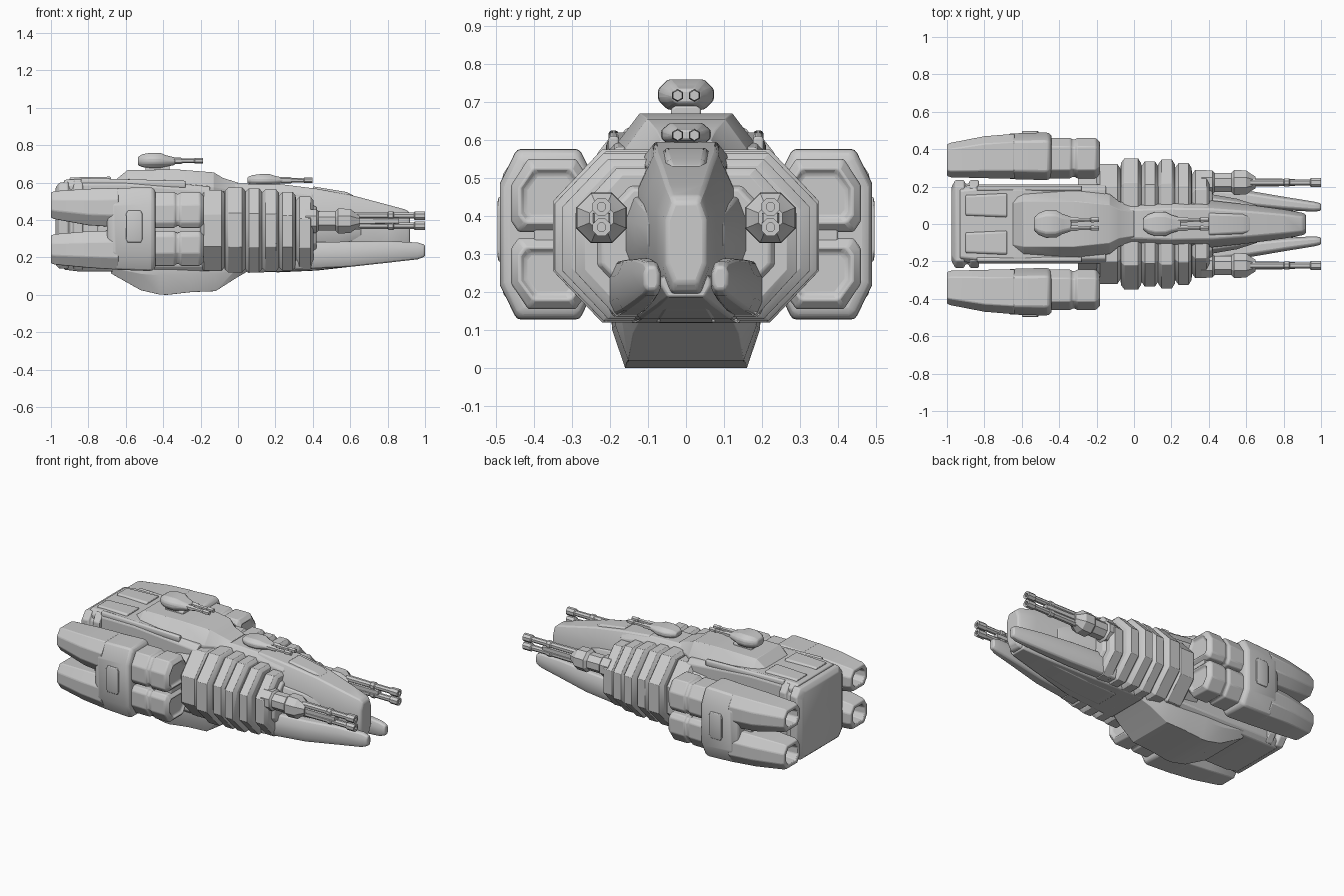
import bpy, bmesh, math

objs = []


def finish(name, bm, bevel):
    bmesh.ops.recalc_face_normals(bm, faces=bm.faces)
    me = bpy.data.meshes.new(name)
    bm.to_mesh(me)
    bm.free()
    ob = bpy.data.objects.new(name, me)
    bpy.context.collection.objects.link(ob)
    if bevel:
        m = ob.modifiers.new("soft_edges", "BEVEL")
        m.width, m.segments, m.limit_method = bevel, 2, "ANGLE"
        m.angle_limit = math.radians(28)
    objs.append(ob)
    return ob


def loft(name, secs, top=(.3, .3), bot=None, cy=0, bevel=.006):
    """Skin chamfered-box sections (x, z0, z1, half width[, y centre]) along x.
    top/bot = chamfer as a fraction of half width and height."""
    bot = bot or top
    bm = bmesh.new()
    rings = []
    for s in secs:
        x, z0, z1, w = s[:4]
        c = s[4] if len(s) > 4 else cy
        h = z1 - z0
        half = [(w * (1 - bot[0]), z0), (w, z0 + bot[1] * h),
                (w, z1 - top[1] * h), (w * (1 - top[0]), z1)]
        pts = half + [(-y, z) for y, z in reversed(half)]
        rings.append([bm.verts.new((x, c + y, z)) for y, z in pts])
    for a, b in zip(rings, rings[1:]):
        for i in range(8):
            j = (i + 1) % 8
            bm.faces.new((a[i], a[j], b[j], b[i]))
    bm.faces.new(rings[0])
    bm.faces.new(rings[-1])
    return finish(name, bm, bevel)


def lathe(name, prof, y, z, n=8):
    """Revolve (x, radius) points about an x-parallel axis."""
    bm = bmesh.new()
    rings = [[bm.verts.new((x, y + r * math.cos(math.tau * (i + .5) / n),
                            z + r * math.sin(math.tau * (i + .5) / n)))
              for i in range(n)] for x, r in prof]
    for a, b in zip(rings, rings[1:]):
        for i in range(n):
            j = (i + 1) % n
            bm.faces.new((a[i], a[j], b[j], b[i]))
    bm.faces.new(rings[0])
    bm.faces.new(rings[-1])
    return finish(name, bm, 0)


# Ribbed octagonal mid hull: raised bands with grooves between
bands = [(-.19, -.08, .32, .13, .56), (-.06, .03, .35, .12, .575),
         (.05, .12, .335, .12, .57), (.14, .21, .345, .125, .565),
         (.23, .30, .325, .13, .55), (.32, .395, .29, .135, .525)]
secs = []
for x0, x1, w, z0, z1 in bands:
    secs += [(x0 - .01, z0 + .018, z1 - .018, w - .025), (x0 + .008, z0, z1, w),
             (x1 - .008, z0, z1, w), (x1 + .008, z0 + .018, z1 - .018, w - .025)]
loft("ribbed_hull", secs, (.37, .3))
loft("hull_front_plate", [(.38, .17, .49, .25), (.42, .19, .47, .22)], (.37, .3))

# Rear hull and stepped stern plates
loft("rear_hull", [(-.93, .135, .615, .2), (-.85, .125, .62, .21),
                   (-.6, .125, .62, .21), (-.15, .125, .58, .21)], (.12, .06))
loft("stern_block", [(-.975, .16, .575, .2), (-.955, .14, .6, .235), (-.91, .14, .605, .235),
                     (-.9, .15, .595, .215), (-.885, .15, .595, .215),
                     (-.875, .135, .61, .235), (-.83, .135, .61, .235)], (.16, .1))
for s in (-1, 1):
    loft("stern_deck_panel", [(-.9, .6, .628, .055), (-.68, .6, .632, .065)],
         (.15, .3), cy=s * .1)
    loft("stern_deck_rail", [(-.84, .58, .625, .014), (-.28, .57, .61, .014)],
         (.3, .2), cy=s * .19)
loft("hull_neck", [(-.3, .15, .55, .27), (-.16, .15, .55, .29)], (.35, .3))

# Raised upper deck and dorsal spine
loft("upper_deck", [(-.66, .55, .61, .17), (-.59, .55, .668, .19), (-.32, .55, .67, .19),
                    (-.13, .55, .655, .16), (-.08, .55, .625, .12), (0, .55, .6, .1)],
     (.36, .75), (.0, .05))
loft("dorsal_spine", [(-.12, .5, .6, .11), (0, .5, .595, .1), (.2, .48, .592, .11),
                      (.4, .42, .57, .105)], (.25, .3), (0, .1))

# Keel
loft("keel", [(-.68, .115, .16, .2), (-.52, .025, .16, .195), (-.42, .002, .16, .195),
              (-.38, 0, .16, .195), (-.25, .015, .16, .19), (-.12, .02, .16, .185),
              (-.01, .09, .16, .17), (.05, .125, .16, .15)], (0, .05), (.18, .65), bevel=.008)

# Nose wedge with narrow beak
loft("nose", [(.2, .12, .595, .13), (.42, .13, .568, .125), (.6, .15, .535, .105),
              (.8, .18, .482, .078), (.9, .2, .455, .06), (.92, .225, .435, .05)],
     (.35, .22), (.4, .25), bevel=.008)
loft("nose_brow", [(.4, .5, .58, .07), (.58, .48, .55, .06), (.62, .46, .53, .05)],
     (.25, .3))
loft("chin_plate", [(.05, .118, .25, .19), (.4, .13, .25, .16), (.7, .163, .26, .1),
                    (.88, .187, .26, .065)], (.3, .4), (.25, .4))

for s in (-1, 1):
    # Lower prongs beside the nose
    loft("lower_prong", [(.3, .135, .28, .05, s * .16), (.6, .15, .285, .045, s * .135),
                         (.8, .172, .288, .036, s * .11), (.96, .19, .28, .027, s * .093),
                         (1, .205, .268, .02, s * .09)], (.4, .3), (.35, .25), bevel=.008)
    # Nose cheek fairing
    loft("nose_cheek", [(.35, .24, .46, .05, s * .12), (.55, .27, .43, .035, s * .1),
                        (.66, .3, .4, .02, s * .08)], (.5, .3))

    # Forward cannon: housing, collar and twin barrels
    lathe("cannon_housing", [(.36, .068), (.42, .068), (.43, .056), (.52, .056), (.535, .072),
                             (.6, .07), (.625, .05), (.65, .034)], s * .222, .395)
    lathe("cannon_core", [(.6, .026), (.86, .022)], s * .222, .395, 6)
    for dz in (-.027, .027):
        lathe("cannon_barrel", [(.62, .021), (.8, .019), (.805, .024), (.83, .024), (.835, .018),
                                (.94, .018), (.945, .025), (1, .025), (1, .012), (.95, .012)],
              s * .222, .397 + dz)

    # Engine pod main housing, with raised outer plate
    c = s * .362
    loft("engine_housing", [(-.7, .17, .54, .1), (-.66, .135, .57, .122), (-.48, .128, .576, .127),
                            (-.455, .13, .574, .125), (-.44, .15, .55, .11)],
         (.35, .2), cy=c, bevel=.01)
    loft("engine_side_plate", [(-.6, .3, .43, .012), (-.59, .28, .45, .012),
                               (-.52, .28, .45, .012), (-.51, .3, .43, .012)],
         (.3, .1), cy=s * .484, bevel=.003)
    loft("engine_core", [(-.75, .25, .45, .07), (-.2, .25, .45, .07)], (.3, .3), cy=s * .33)

    # Paired intakes ahead and hollow nozzles behind
    for lo, hi, up in ((.155, .342, 0), (.358, .55, 1)):
        big, small = (.42, .36), (.18, .15)
        t, b = (big, small) if up else (small, big)
        loft("intake_block", [(-.46, lo, hi, .108), (-.34, lo, hi, .108), (-.33, lo + .01, hi - .01, .1),
                              (-.315, lo + .01, hi - .01, .1), (-.305, lo, hi, .108),
                              (-.205, lo, hi, .108), (-.18, lo + .025, hi - .025, .085),
                              (-.195, lo + .04, hi - .04, .07)], t, b, cy=s * .352)
        a0, a1 = (.405, .555) if up else (.162, .325)
        f0, f1 = (.362, .572) if up else (.135, .345)
        loft("engine_nozzle", [(-.64, f0, f1, .12, s * .362), (-.8, f0 + .01, f1 - .005, .112, s * .357),
                               (-.98, a0, a1, .092, s * .342), (-1, a0 + .008, a1 - .008, .084, s * .342),
                               (-1, a0 + .03, a1 - .03, .06, s * .342),
                               (-.88, a0 + .042, a1 - .042, .045, s * .342)],
             (.36, .3), bevel=.005)

# Twin-barrel turrets on the deck and on the spine
for name, x, z, k in (("deck_turret", -.435, .675, 1), ("spine_turret", .15, .58, .88)):
    loft(name + "_base", [(x - .06, z - .03, z + .015, .04), (x + .07, z - .03, z + .015, .04)],
         (.3, .2))
    h = .084 * k if k == 1 else .065
    loft(name, [(x - .1, z + .018, z + h * .75, .035 * k), (x - .075, z + .008, z + h * .92, .058 * k),
                (x - .035, z + .004, z + h, .074 * k), (x + .02, z + .004, z + h, .072 * k),
                (x + .05, z + .01, z + h * .85, .055 * k), (x + .1, z + .02, z + h * .7, .038 * k)],
         (.35, .32), bevel=.008)
    for s in (-1, 1):
        lathe(name + "_barrel", [(x + .06, .017), (x + .13, .017), (x + .14, .012), (x + .2, .011),
                                 (x + .205, .015), (x + .247, .014)], s * .022, z + h * .5, 6)

# Smooth shading with crisp edges
bpy.ops.object.select_all(action="DESELECT")
for o in objs:
    o.select_set(True)
bpy.context.view_layer.objects.active = objs[0]
bpy.ops.object.shade_smooth_by_angle(angle=math.radians(30))
